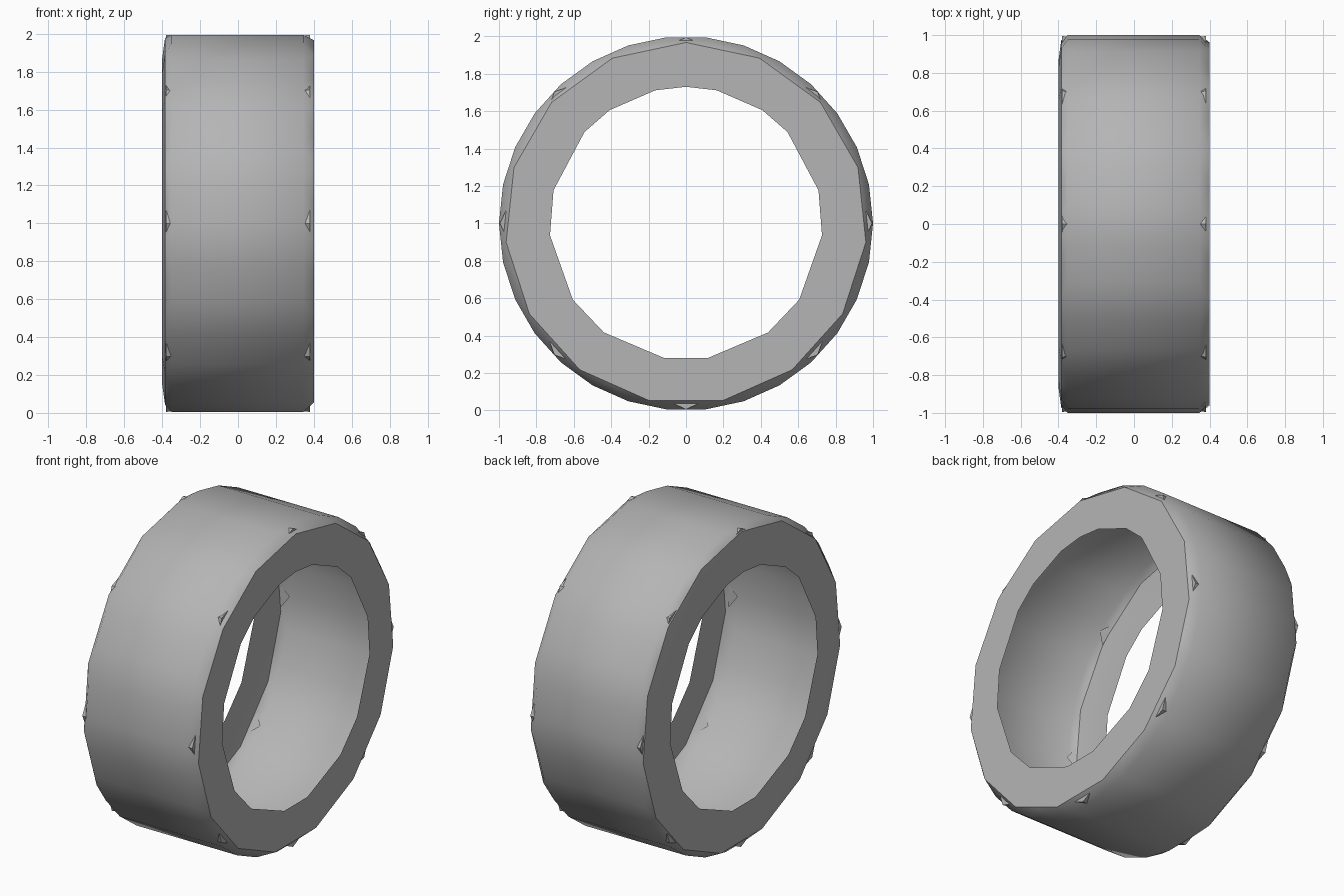
import bpy, bmesh
from math import sin, cos, radians, pi

cube = bpy.data.objects.get("Cube")
if cube:
    bpy.data.objects.remove(cube, do_unlink=True)

grey = bpy.data.materials.new("plain grey")
grey.use_nodes = True
grey.diffuse_color = (0.46, 0.46, 0.46, 1)
grey.node_tree.nodes["Principled BSDF"].inputs["Base Color"].default_value = grey.diffuse_color


def point(x, r, deg, side=0.0):
    """Point at angle deg from the top, at radius r around the x axis."""
    a = radians(deg)
    return (x, r * sin(a) + side * cos(a), 1 + r * cos(a) - side * sin(a))


def finish(bm, name):
    bmesh.ops.recalc_face_normals(bm, faces=bm.faces)
    mesh = bpy.data.meshes.new(name)
    bm.to_mesh(mesh)
    bm.free()
    mesh.materials.append(grey)
    ob = bpy.data.objects.new(name, mesh)
    bpy.context.collection.objects.link(ob)
    bpy.ops.object.select_all(action='DESELECT')
    ob.select_set(True)
    bpy.context.view_layer.objects.active = ob
    bpy.ops.object.shade_smooth_by_angle(angle=radians(30))


# Hollow ring: round tread, faceted chamfers and thin side walls with open centres
bm = bmesh.new()
N, STEP = 30, 12


def ring(x, r, angles):
    return [bm.verts.new(point(x, r, a)) for a in angles]


def flat_sided(x, r):
    """Fifteen-sided outline, with a vertex in the middle of each side."""
    return [bm.verts.new(point(x, r if i % 2 == 0 else r * cos(pi / 15), STEP * i))
            for i in range(N)]


def strip(a, b):
    for i in range(N):
        j = (i + 1) % N
        bm.faces.new((a[i], a[j], b[j], b[i]))


def zigzag(tread, rim):
    for i in range(N):
        j = (i + 1) % N
        bm.faces.new((rim[i], rim[j], tread[i]))
        bm.faces.new((tread[i], rim[j], tread[j]))


def loop_edges(loop):
    pairs = zip(loop, loop[1:] + loop[:1])
    return [bm.edges.get(p) or bm.edges.new(p) for p in pairs]


tread_angles = [6 + STEP * i for i in range(N)]
tread_r = ring(0.345, 1, tread_angles)
tread_l = ring(-0.35, 1, tread_angles)
rim_r = flat_sided(0.40, 0.967)
rim_l = flat_sided(-0.385, 0.978)
face_l = flat_sided(-0.40, 0.87)
half = [13, 34, 48, 76, 95, 124, 143, 171]
bore_angles = [0] + half + [360 - a for a in reversed(half)]

strip(tread_r, tread_l)
zigzag(tread_r, rim_r)
zigzag(tread_l, rim_l)
strip(rim_l, face_l)
for outer, x in ((rim_r, 0.40), (face_l, -0.40)):
    hole = ring(x, 0.73, bore_angles)
    bmesh.ops.triangle_fill(bm, use_beauty=True,
                            edges=loop_edges(outer) + loop_edges(hole))
finish(bm, "ring_shell")

# Small wedges spaced around both chamfers
bm = bmesh.new()
for side in (-1, 1):
    for k in range(8):
        deg = 45 * k
        tip = bm.verts.new(point(side * 0.335, 0.99, deg))
        top = bm.verts.new(point(side * 0.38, 0.995, deg))
        c1 = bm.verts.new(point(side * 0.38, 0.962, deg, 0.07))
        c2 = bm.verts.new(point(side * 0.38, 0.962, deg, -0.07))
        for f in ((tip, top, c1), (tip, c2, top), (top, c2, c1), (tip, c1, c2)):
            bm.faces.new(f)
finish(bm, "edge_wedges")
